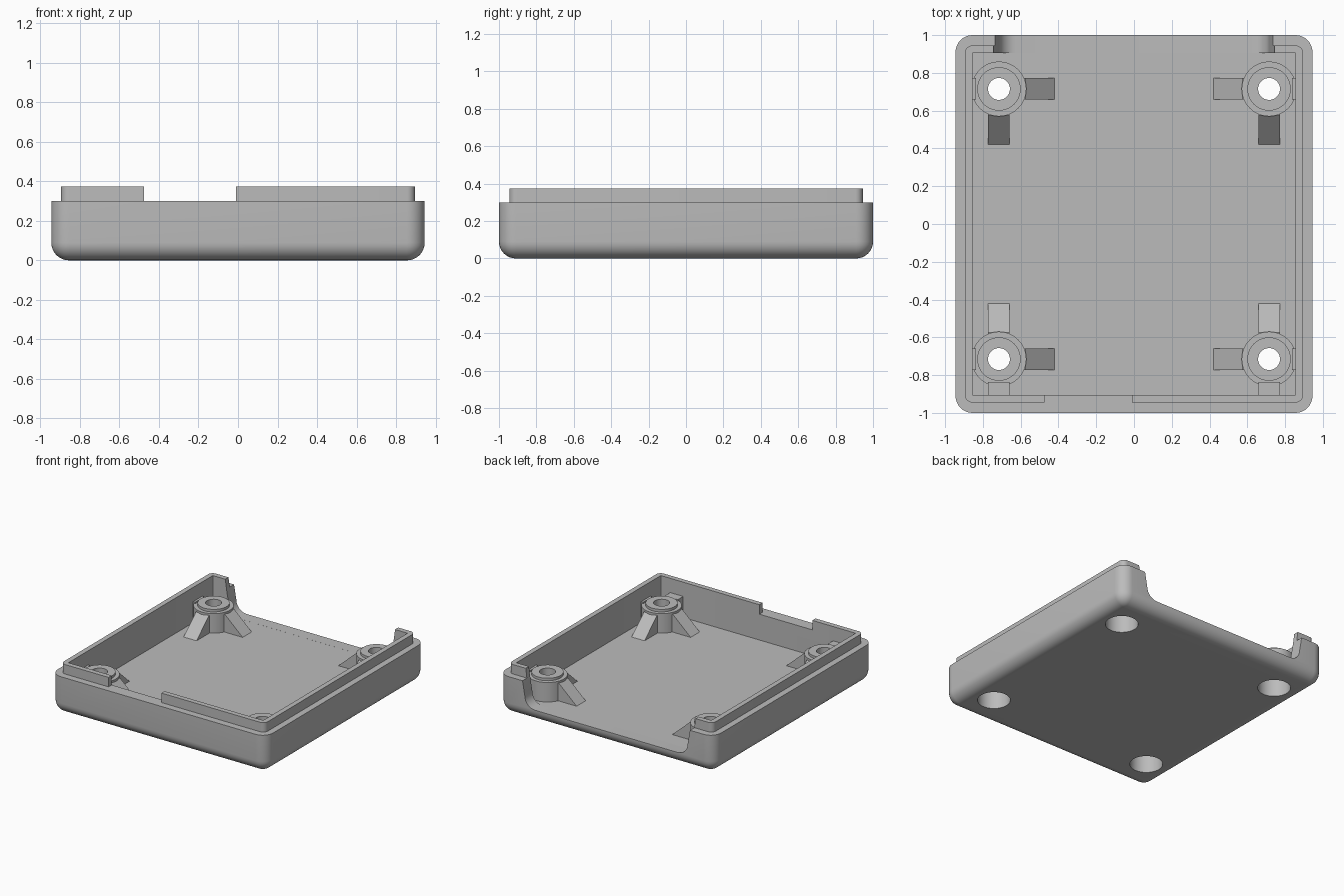
import bpy, bmesh
from math import sin, cos, pi
from mathutils import Matrix, Vector

if "Cube" in bpy.data.objects:
    bpy.data.objects.remove(bpy.data.objects["Cube"])

grey = bpy.data.materials.new("plain_grey")
grey.use_nodes = True
colour = (0.5, 0.5, 0.5, 1)
grey.diffuse_color = colour
grey.node_tree.nodes["Principled BSDF"].inputs["Base Color"].default_value = colour

FLOOR, RIM, LIP = 0.095, 0.30, 0.375
POST = 0.715          # post centre offset in x and y
BORE = 0.118          # counterbore radius


def finish(name, bm):
    bmesh.ops.recalc_face_normals(bm, faces=bm.faces)
    mesh = bpy.data.meshes.new(name)
    bm.to_mesh(mesh)
    bm.free()
    mesh.materials.append(grey)
    ob = bpy.data.objects.new(name, mesh)
    bpy.context.collection.objects.link(ob)
    return ob


def activate(ob):
    bpy.ops.object.select_all(action="DESELECT")
    ob.select_set(True)
    bpy.context.view_layer.objects.active = ob


def smooth(ob):
    activate(ob)
    bpy.ops.object.shade_smooth_by_angle(angle=pi / 6)


def rounded_ring(hx, hy, r, z, seg=8):
    pts = []
    for q, (sx, sy) in enumerate([(1, 1), (-1, 1), (-1, -1), (1, -1)]):
        for i in range(seg + 1):
            a = (q + i / seg) * pi / 2
            pts.append((sx * (hx - r) + r * cos(a), sy * (hy - r) + r * sin(a), z))
    return pts


def bridge(bm, rings):
    for a, b in zip(rings, rings[1:]):
        for i in range(len(a)):
            j = (i + 1) % len(a)
            bm.faces.new((a[i], a[j], b[j], b[i]))


def prism(name, points, offset):
    bm = bmesh.new()
    face = bm.faces.new([bm.verts.new(p) for p in points])
    ext = bmesh.ops.extrude_face_region(bm, geom=[face])["geom"]
    moved = [v for v in ext if isinstance(v, bmesh.types.BMVert)]
    bmesh.ops.translate(bm, verts=moved, vec=offset)
    return finish(name, bm)


def cut(ob, cutter):
    cutter.hide_render = True
    mod = ob.modifiers.new("cut", "BOOLEAN")
    mod.operation, mod.solver, mod.object = "DIFFERENCE", "EXACT", cutter
    activate(ob)
    bpy.ops.object.modifier_apply(modifier=mod.name)
    bpy.data.objects.remove(cutter)


# Tray shell: rounded outside, stepped lip, hollow inside
R = 0.09
levels = []
for i in range(9):
    a = i / 8 * pi / 2
    inset = R * (1 - sin(a))
    levels.append((0.945 - inset, 1 - inset, R - inset + 0.001, R * (1 - cos(a))))
levels += [(0.945, 1, R, RIM), (0.895, 0.945, 0.04, RIM), (0.895, 0.945, 0.04, LIP),
           (0.855, 0.905, 0.003, LIP), (0.855, 0.905, 0.003, FLOOR)]
bm = bmesh.new()
rings = [[bm.verts.new(p) for p in rounded_ring(*lv)] for lv in levels]
bridge(bm, rings)
bm.faces.new(rings[0])
bm.faces.new(rings[-1])
shell = finish("tray_shell", bm)

# Back opening with drafted sides and filleted feet
base = FLOOR + 0.0004
half = [(0.76, 0.45), (0.745, LIP), (0.735, RIM)]
half += [(0.625 + 0.09 * cos(a), base + 0.09 - 0.09 * sin(a))
         for a in (i / 8 * pi / 2 for i in range(9))]
outline = half + [(-x, z) for x, z in reversed(half)]
cut(shell, prism("opening_cutter", [(x, 0.87, z) for x, z in outline], (0, 0.3, 0)))

# Gap in the front lip
gap = [(-0.475, -1.1, RIM), (-0.01, -1.1, RIM), (-0.01, -1.1, 0.5), (-0.475, -1.1, 0.5)]
cut(shell, prism("gap_cutter", gap, (0, 0.3, 0)))

# Screw holes through the floor
corners = [(sx, sy) for sx in (-1, 1) for sy in (-1, 1)]
for sx, sy in corners:
    bm = bmesh.new()
    bmesh.ops.create_cone(bm, cap_ends=True, segments=48, radius1=BORE, radius2=BORE, depth=0.4,
                          matrix=Matrix.Translation((sx * POST, sy * POST, 0)))
    cut(shell, finish("hole_cutter", bm))
smooth(shell)


# Hollow screw post, a closed revolved section
def screw_post(name, x, y, seg=48):
    section = [(BORE, FLOOR), (0.145, FLOOR), (0.145, 0.25), (0.115, 0.25),
               (0.115, 0.27), (0.058, 0.27), (0.058, 0.2), (BORE, 0.2)]
    bm = bmesh.new()
    loops = [[bm.verts.new((x + r * cos(2 * pi * i / seg), y + r * sin(2 * pi * i / seg), z))
              for i in range(seg)] for r, z in section]
    bridge(bm, loops + loops[:1])
    smooth(finish(name, bm))


# Rib with a side section running outward from a post along a direction
def rib(name, x, y, direction, section, width=0.114):
    d = Vector(direction)
    side = Vector((-d.y, d.x, 0)) * width
    start = Vector((x, y, 0)) - side / 2
    prism(name, [start + d * u + Vector((0, 0, z)) for u, z in section], side)


def wall_tab(length):
    return [(0.122, FLOOR), (length, FLOOR), (length, 0.262), (0.122, 0.262)]


gusset = [(0.122, FLOOR), (0.295, FLOOR), (0.14, 0.235), (0.122, 0.235)]
for sx, sy in corners:
    x, y = sx * POST, sy * POST
    tag = ("front" if sy < 0 else "back") + ("_left" if sx > 0 else "_right")
    screw_post(tag + "_post", x, y)
    rib(tag + "_side_gusset", x, y, (-sx, 0, 0), gusset)
    rib(tag + "_long_gusset", x, y, (0, -sy, 0), gusset)
    rib(tag + "_side_tab", x, y, (sx, 0, 0), wall_tab(0.142))
    if sy < 0:
        rib(tag + "_front_tab", x, y, (0, sy, 0), wall_tab(0.192))
